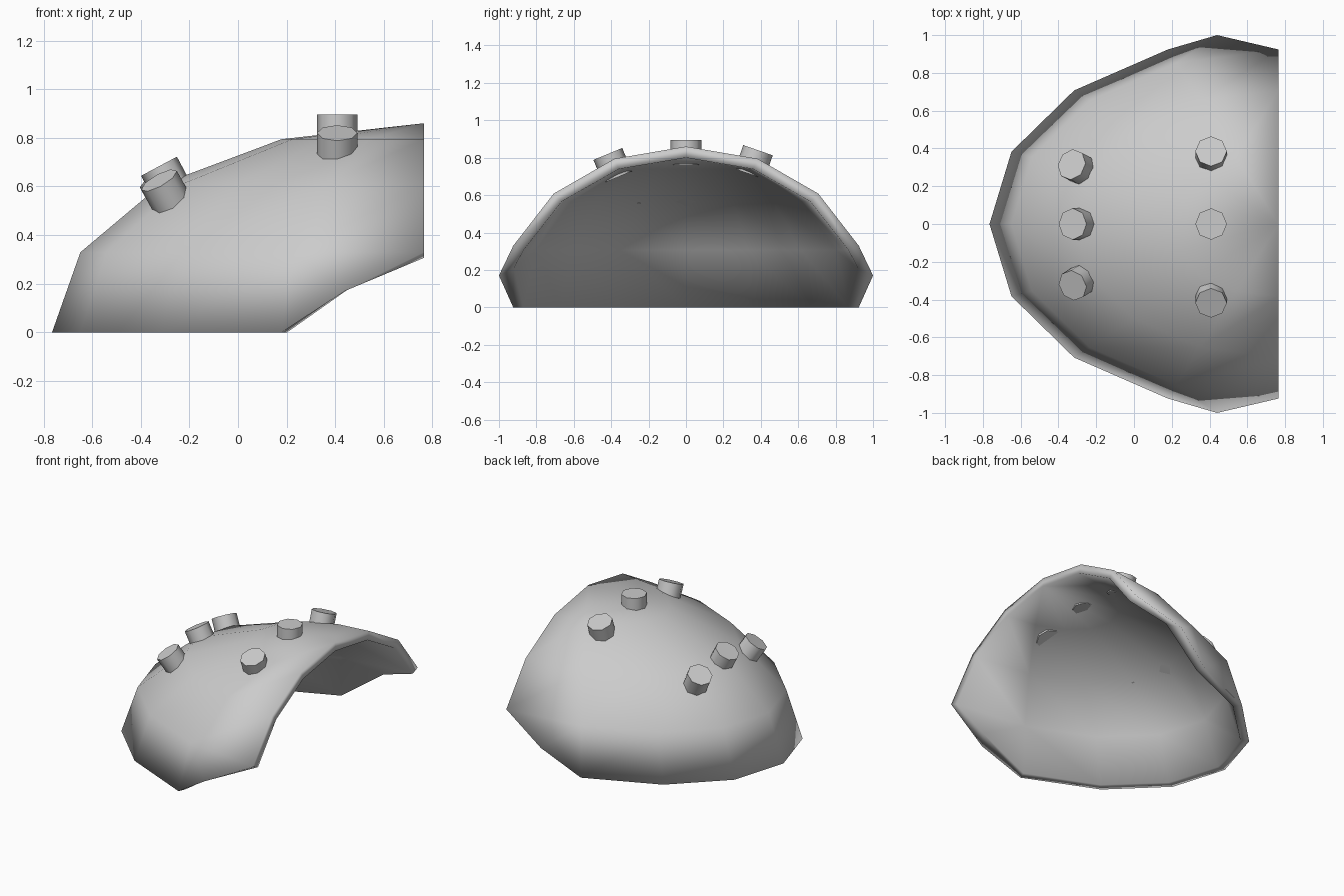
import bpy, bmesh
from math import sin, cos, pi, radians
from mathutils import Vector

if "Cube" in bpy.data.objects:
    bpy.data.objects.remove(bpy.data.objects["Cube"])

CX = 0.765          # open edge of the shell, centre of the ellipsoid
LAT, LON = 4, 8     # quarter ellipsoid divisions


def layer(bm, rx, ry, rz, corner):
    """Vertices of one quarter ellipsoid, with the two lower corners pulled in."""
    rows = []
    for i in range(LAT):
        a = i * pi / 8
        row = []
        for j in range(LON + 1):
            b = j * pi / 8
            p = (CX - rx * cos(a) * sin(b), ry * cos(a) * cos(b), rz * sin(a))
            if i == 0 and j in (0, LON):
                p = (corner[0], corner[1] * (1 if j == 0 else -1), corner[2])
            row.append(bm.verts.new(p))
        rows.append(row)
    rows.append([bm.verts.new((CX, 0, rz))] * (LON + 1))
    return rows


# Domed shell: outer and inner layers joined by a rim
bm = bmesh.new()
outer = layer(bm, 1.53, 1.0, 0.86, (0.44, 1.0, 0.17))
inner = layer(bm, 1.47, 0.94, 0.80, (0.50, 0.92, 0.21))
for rows in (outer, inner):
    for i in range(LAT):
        for j in range(LON):
            quad = [rows[i][j], rows[i][j + 1], rows[i + 1][j + 1], rows[i + 1][j]]
            bm.faces.new(list(dict.fromkeys(quad)))
loop = ([(0, j) for j in range(LON + 1)] + [(i, LON) for i in range(1, LAT + 1)]
        + [(i, 0) for i in range(LAT - 1, 0, -1)])
for k, (i, j) in enumerate(loop):
    m, n = loop[(k + 1) % len(loop)]
    bm.faces.new([outer[i][j], outer[m][n], inner[m][n], inner[i][j]])
bmesh.ops.recalc_face_normals(bm, faces=bm.faces)
for f in bm.faces:
    f.smooth = True
mesh = bpy.data.meshes.new("shell")
bm.to_mesh(mesh)
bm.free()
bpy.context.collection.objects.link(bpy.data.objects.new("shell", mesh))


# Octagonal studs set through the shell
def stud(name, cap, axis, length=0.135, radius=0.0835):
    axis = Vector(axis).normalized()
    bpy.ops.mesh.primitive_cylinder_add(vertices=8, radius=radius, depth=length)
    ob = bpy.context.object
    ob.name = name
    ob.location = Vector(cap) - axis * length / 2
    tilt = Vector((0, 0, 1)).rotation_difference(axis)
    ob.rotation_euler = tilt.to_euler()
    bpy.ops.object.shade_smooth_by_angle(angle=radians(60))


stud("top_stud_middle", (0.408, 0, 0.895), (0, 0, 1))
stud("top_stud_front", (0.408, -0.418, 0.82), (0, -0.383, 0.924))
stud("top_stud_back", (0.408, 0.385, 0.84), (0, 0.33, 0.945))
stud("side_stud_middle", (-0.325, 0, 0.683), (-0.47, 0, 0.88))
stud("side_stud_front", (-0.325, -0.325, 0.625), (-0.47, -0.3, 0.84))
stud("side_stud_back", (-0.33, 0.315, 0.635), (-0.47, 0.25, 0.85))
